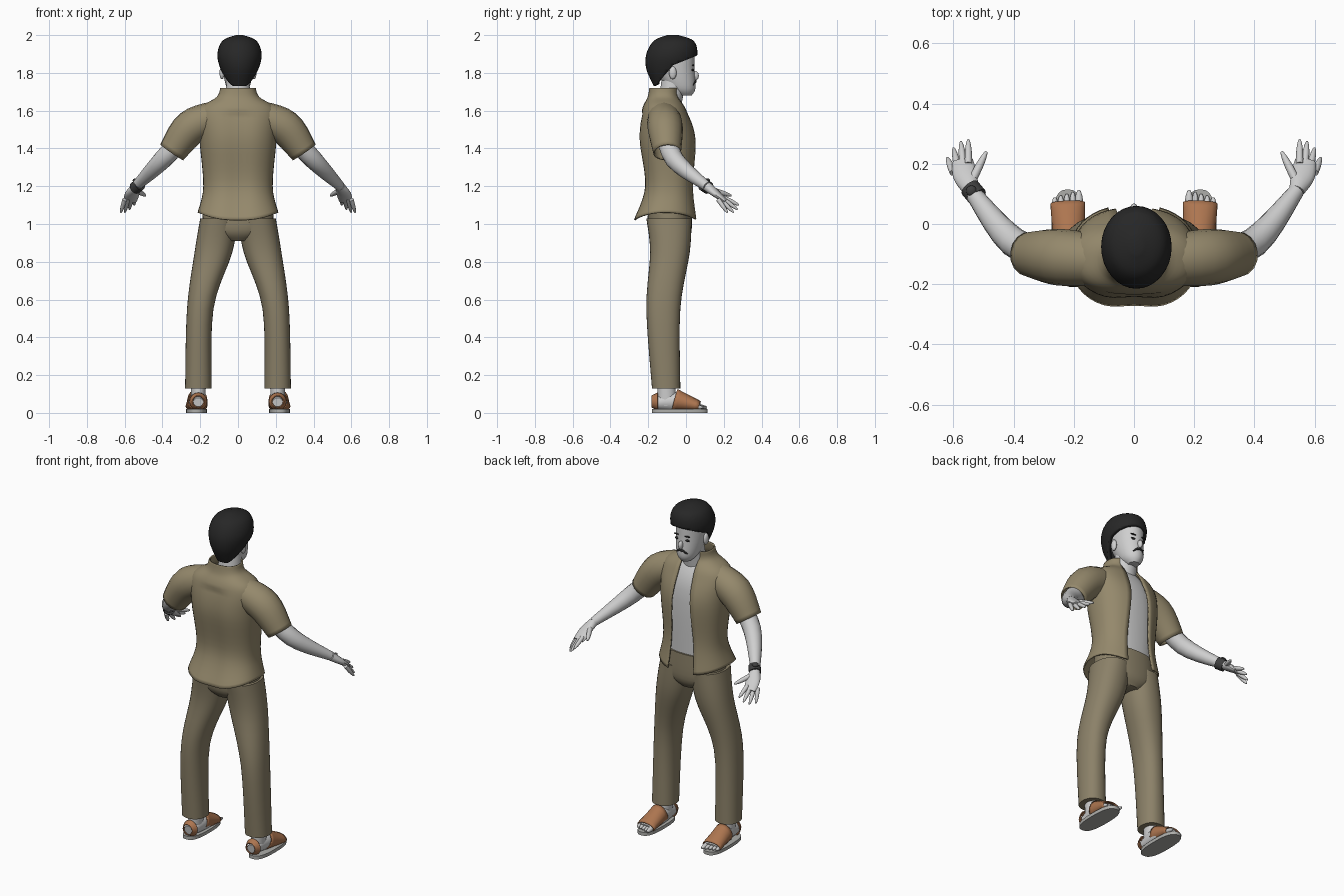
import bpy, bmesh
from math import sin, cos, pi, asin, radians
from mathutils import Vector

cube = bpy.data.objects.get("Cube")
if cube:
    bpy.data.objects.remove(cube)


def material(name, *rgb):
    mat = bpy.data.materials.new(name)
    mat.use_nodes = True
    mat.diffuse_color = (*rgb, 1)
    mat.node_tree.nodes["Principled BSDF"].inputs["Base Color"].default_value = (*rgb, 1)
    return mat


SKIN = material("pale_skin", .62, .62, .62)
SHIRT = material("khaki_shirt", .3, .25, .15)
TROUSERS = material("khaki_trousers", .26, .22, .14)
HAIR = material("black_hair", .02, .02, .02)
LEATHER = material("brown_leather", .42, .18, .08)
BAND = material("dark_band", .05, .05, .05)
SOLE = material("grey_sole", .42, .42, .4)


def smooth_rows(rows, steps):
    """Catmull-Rom interpolation of number rows."""
    rows = [Vector(row) for row in rows]
    result = []
    for i in range(len(rows) - 1):
        before, start, end = rows[max(0, i - 1)], rows[i], rows[i + 1]
        after = rows[min(len(rows) - 1, i + 2)]
        leave, arrive = (end - before) / 2, (after - start) / 2
        for step in range(steps):
            t = step / steps
            ease = t * t * (3 - 2 * t)
            result.append(start.lerp(end, ease) + leave * t * (1 - t) ** 2
                          - arrive * t * t * (1 - t))
    return result + [rows[-1]]


def power(value, exponent):
    return abs(value) ** exponent * (1 if value > 0 else -1)


def circle(count):
    return [2 * pi * i / count for i in range(count)]


def finish(name, bm, mat, mirror=False, solid=0, offset=0):
    bmesh.ops.recalc_face_normals(bm, faces=bm.faces)
    mesh = bpy.data.meshes.new(name)
    bm.to_mesh(mesh)
    bm.free()
    mesh.materials.append(mat)
    mesh.shade_smooth()
    mesh.set_sharp_from_angle(angle=radians(45))
    obj = bpy.data.objects.new(name, mesh)
    bpy.context.collection.objects.link(obj)
    if solid:
        modifier = obj.modifiers.new("thickness", 'SOLIDIFY')
        modifier.thickness, modifier.offset = solid, offset
    if mirror:
        obj.modifiers.new("mirror", 'MIRROR')


def bridge(rings, closed=True, caps=True):
    bm = bmesh.new()
    loops = [[bm.verts.new(point) for point in ring] for ring in rings]
    count = len(loops[0])
    for low, high in zip(loops, loops[1:]):
        for i in range(count if closed else count - 1):
            j = (i + 1) % count
            bm.faces.new((low[i], low[j], high[j], high[i]))
    if caps:
        bm.faces.new(loops[0])
        bm.faces.new(loops[-1])
    return bm


def column(rows, centre=0, boxy=1, steps=5):
    """Upright loft; row = height, back, front, half width, optional centre."""
    rings = []
    for row in smooth_rows(rows, steps):
        z, back, front, width = row[:4]
        x = row[4] if len(row) > 4 else centre
        middle, depth = (back + front) / 2, (front - back) / 2
        rings.append([(x + width * power(sin(a), boxy), middle + depth * power(cos(a), boxy), z)
                      for a in circle(32)])
    return bridge(rings)


def tube(rows, steps=5, caps=True):
    """Loft along a path; row = x, y, z, sideways radius, optional upward radius."""
    rows = smooth_rows(rows, steps)
    points = [Vector(row[:3]) for row in rows]
    rings = []
    for i, (point, row) in enumerate(zip(points, rows)):
        along = points[min(i + 1, len(points) - 1)] - points[max(i - 1, 0)]
        side = along.cross(Vector((0, 0, 1))).normalized()
        up = side.cross(along.normalized())
        rings.append([point + side * row[3] * cos(a) + up * row[-1] * sin(a)
                      for a in circle(16)])
    return bridge(rings, caps=caps)


def ball(name, location, size, mat, mirror=False):
    bm = bmesh.new()
    bmesh.ops.create_uvsphere(bm, u_segments=16, v_segments=10, radius=1)
    bmesh.ops.scale(bm, vec=size, verts=bm.verts)
    bmesh.ops.translate(bm, vec=location, verts=bm.verts)
    finish(name, bm, mat, mirror)


def digit(name, base, tip, radius):
    """A finger or toe that tapers towards a rounded tip."""
    rows = [(*base.lerp(tip, t), radius * (1 - t ** 4 * .7)) for t in (0, .5, .85, 1)]
    finish(name, tube(rows, steps=2), SKIN, mirror=True)


# Trousers: hips and two legs
finish("trouser_hips", column([
    (.91, -.16, 0, .07), (.97, -.2, .03, .18), (1.12, -.2, .03, .18)], boxy=.9), TROUSERS)
finish("trouser_legs", column([
    (.13, -.18, -.03, .07, .21), (.55, -.21, -.03, .07, .2),
    (.85, -.19, .02, .1, .13), (1.03, -.21, .03, .1, .1)], boxy=.9), TROUSERS, mirror=True)

# Bare chest under the open shirt
finish("chest", column([
    (1.09, -.18, .02, .16), (1.5, -.2, .02, .17), (1.67, -.16, -.05, .07)], boxy=.85), SKIN)

# Open shirt with a front gap, a spine crease and a hem raised at the sides
rings = []
for z, back, front, width in smooth_rows([
        (1.02, -.28, .06, .21), (1.2, -.22, .04, .18), (1.45, -.25, .05, .2),
        (1.6, -.23, 0, .2), (1.67, -.2, -.04, .11), (1.72, -.19, -.04, .09)], 6):
    gap = .05 + max(0, 1.6 - z) * .06
    start = asin((gap / width) ** (1 / .85))
    middle, depth = (back + front) / 2, (front - back) / 2
    ring = []
    for i in range(41):
        a = start + (2 * pi - 2 * start) * i / 40
        crease = .012 * max(0, -cos(a)) ** 30 if z < 1.6 else 0
        hem = .04 * sin(a) ** 2 * max(0, 1 - (z - 1.02) / .15)
        ring.append((width * power(sin(a), .85),
                     middle + depth * power(cos(a), .85) + crease, z + hem))
    rings.append(ring)
finish("open_shirt", bridge(rings, closed=False, caps=False), SHIRT, solid=.008)
finish("sleeves", tube([
    (.11, -.12, 1.57, .08), (.25, -.11, 1.51, .09, ), (.35, -.1, 1.38, .07)],
    caps=False), SHIRT, mirror=True, solid=.008)

# Arms and hands
wrist = (.54, .11, 1.2, .026, .026)
finish("arms", tube([
    (.25, -.11, 1.5, .05), (.4, -.06, 1.34, .05), wrist[:4]]), SKIN, mirror=True)
finish("palms", tube([
    wrist, (.56, .16, 1.16, .04, .02), (.57, .21, 1.12, .035, .012)]), SKIN, mirror=True)
for i, label in enumerate(("little", "ring", "middle", "index")):
    t = i / 3
    base = Vector((.6, .17, 1.13)).lerp(Vector((.55, .2, 1.14)), t)
    tip = Vector((.62, .22, 1.06)).lerp(Vector((.55, .28, 1.1)), t)
    reach = (tip - base).normalized() * .02 * sin(pi * t)
    digit(label + "_fingers", base, tip + reach, .012)
digit("thumbs", Vector((.54, .14, 1.18)), Vector((.49, .24, 1.15)), .014)

# Wrist band and its face
finish("wrist_band", tube([
    (-.52, .09, 1.21, .034), (-.545, .12, 1.19, .034)], steps=1), BAND)
ball("band_face", (-.54, .11, 1.23), (.018, .018, .012), BAND)

# Neck, head and features
finish("neck", column([(1.6, -.15, -.03, .07), (1.76, -.13, 0, .06)]), SKIN)
finish("head", column([
    (1.68, -.04, .03, .03), (1.72, -.1, .05, .06), (1.82, -.16, .045, .08),
    (1.92, -.17, .04, .08), (1.96, -.1, 0, .05)]), SKIN)
ball("nose", (0, .05, 1.785), (.013, .018, .025), SKIN)
ball("ears", (.085, -.07, 1.8), (.013, .02, .034), SKIN, mirror=True)
ball("eyes", (.035, .036, 1.815), (.014, .007, .006), HAIR, mirror=True)
ball("eyebrows", (.035, .038, 1.84), (.02, .006, .004), HAIR, mirror=True)
finish("moustache", tube([
    (.035 * t, .05 - .014 * t * t, 1.755 - .02 * t * t, .007 - .003 * t * t)
    for t in (-1, -.5, 0, .5, 1)]), HAIR)

# Hair: full cap, cut away below both hairline slopes
bm = column([
    (1.73, -.17, -.1, .05), (1.82, -.21, .03, .1), (1.9, -.21, .06, .117),
    (1.97, -.17, .04, .09), (2, -.1, -.04, .02)], centre=.008)
corner = Vector((0, -.07, 1.84))
slopes = [Vector((0, -.4, 1)), Vector((0, -1.2, 1))]
for slope in slopes:
    bmesh.ops.bisect_plane(bm, geom=bm.verts[:] + bm.edges[:] + bm.faces[:],
                           plane_co=corner, plane_no=slope)
below = [face for face in bm.faces
         if all((face.calc_center_median() - corner).dot(slope) < 0 for slope in slopes)]
bmesh.ops.delete(bm, geom=below, context='FACES')
finish("hair", bm, HAIR, solid=.025, offset=-1)

# Feet and sandals
finish("ankles", column([(.04, -.15, -.05, .036), (.2, -.15, -.06, .042)], centre=.21),
       SKIN, mirror=True)
finish("feet", tube([
    (.21, -.17, .05, .03, .03), (.21, -.06, .06, .045, .05), (.22, .07, .03, .05, .02)]),
    SKIN, mirror=True)
for i, label in enumerate(("big", "second", "third", "fourth", "little")):
    x = .183 + .02 * i
    digit(label + "_toes", Vector((x, .05, .034)), Vector((x, .112 - .006 * i, .028)),
          .014 if label == "big" else .011)
finish("sandal_straps", tube([
    (.215, -.06, .07, .05, .055), (.22, .07, .035, .055, .026)], caps=False),
    LEATHER, mirror=True, solid=.006)
finish("heel_straps", tube([
    (.21, -.18, .06, .03, .03), (.21, -.15, .06, .045, .045)], caps=False),
    LEATHER, mirror=True, solid=.006)
finish("sandal_soles", column([
    (0, -.18, .115, .055), (.02, -.18, .115, .055)], centre=.22, boxy=.75, steps=1),
    SOLE, mirror=True)
